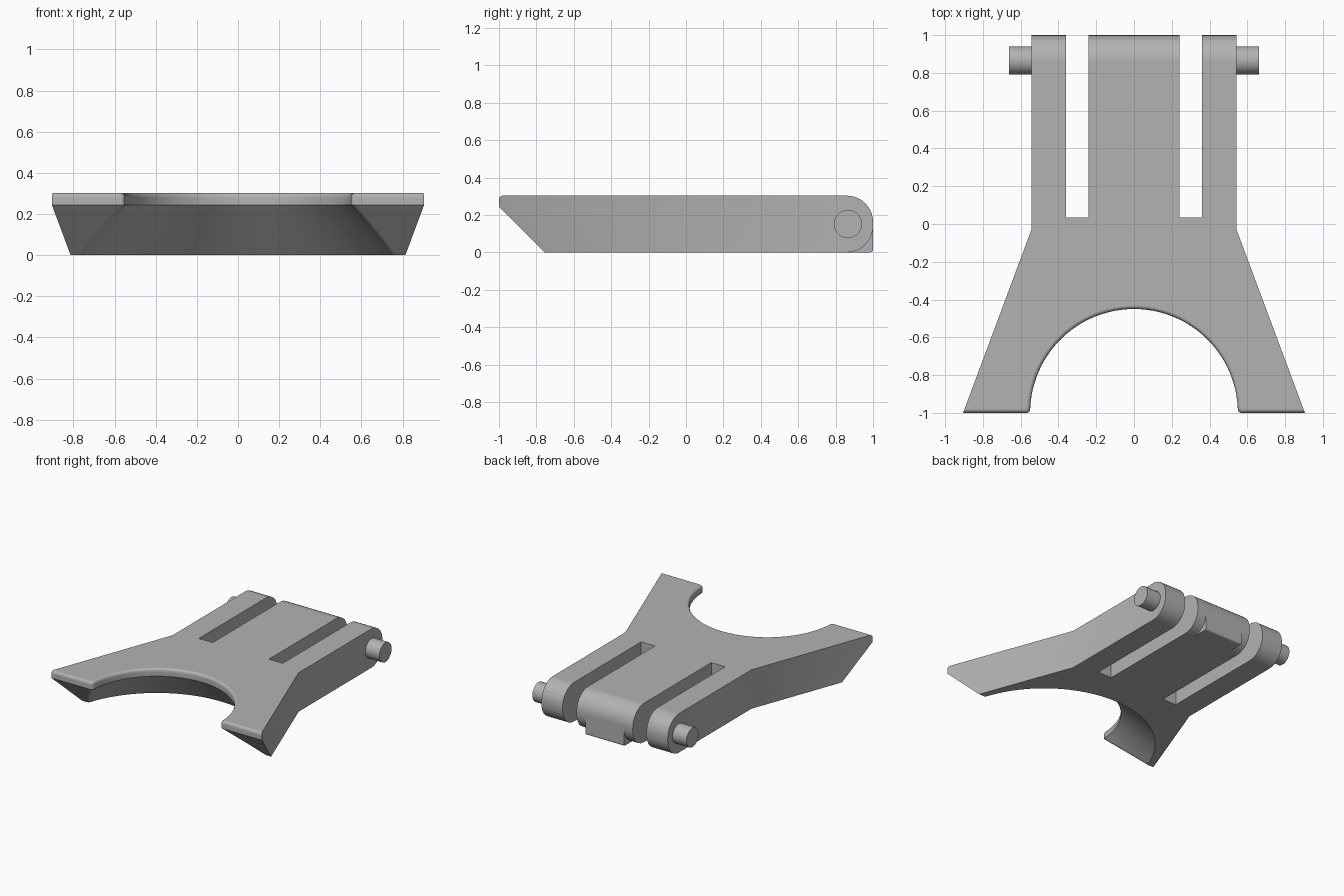
import bpy, bmesh
from math import sin, cos, pi, sqrt, atan2, radians
from mathutils import Matrix

if "Cube" in bpy.data.objects:
    bpy.data.objects.remove(bpy.data.objects["Cube"])

HEIGHT = 0.303
END_R = 0.14        # rounding of the arm ends
NOTCH_R = 0.55      # half-round notch at the front
LIP_Z = 0.245       # underside chamfer starts below this height
FILLET = 0.02
ARM, SLOT_OUT, SLOT_IN, SLOT_Y = 0.543, 0.361, 0.242, 0.035
PIN_Y, PIN_R, PIN_END = 0.866, 0.075, 0.663

grey = bpy.data.materials.new("mid_grey")
grey.use_nodes = True
colour = (0.45, 0.45, 0.45, 1)
grey.diffuse_color = colour
grey.node_tree.nodes["Principled BSDF"].inputs["Base Color"].default_value = colour


def finish(bm, name):
    bmesh.ops.recalc_face_normals(bm, faces=bm.faces)
    mesh = bpy.data.meshes.new(name)
    bm.to_mesh(mesh)
    bm.free()
    mesh.materials.append(grey)
    obj = bpy.data.objects.new(name, mesh)
    bpy.context.collection.objects.link(obj)
    bpy.ops.object.select_all(action='DESELECT')
    obj.select_set(True)
    bpy.context.view_layer.objects.active = obj
    bpy.ops.object.shade_smooth_by_angle(angle=radians(30))
    obj.modifiers.new("flat_faces", 'WEIGHTED_NORMAL').keep_sharp = True
    return obj


def front_inset(z):
    """How far the front edge and notch are cut back at a height."""
    top = max(0, z - (HEIGHT - FILLET))
    return max(0, LIP_Z - z) + FILLET - sqrt(max(0, FILLET ** 2 - top ** 2))


def back_end(z):
    """Where the rounded arms end at a height."""
    h = max(0, END_R - z, z - (HEIGHT - END_R))
    return 1 - END_R + sqrt(max(0, END_R ** 2 - h ** 2))


def outline(z):
    d, back = front_inset(z), back_end(z)
    front = d - 1
    half = [(SLOT_IN, back), (SLOT_IN, SLOT_Y), (SLOT_OUT, SLOT_Y),
            (SLOT_OUT, back), (ARM, back), (ARM, -0.03),
            (ARM + 0.373 * (-0.03 - front), front)]
    # small rounded corner between the front edge and the notch
    r = NOTCH_R + d
    cx, cy = sqrt((r + FILLET) ** 2 - (d + FILLET) ** 2), front + FILLET
    start = atan2(d + FILLET, cx)
    for i in range(6):
        a = -pi / 2 - (pi / 2 - start) * i / 5
        half.append((cx + FILLET * cos(a), cy + FILLET * sin(a)))
    # notch arc up to the centre line
    for i in range(1, 25):
        a = start + (pi / 2 - start) * i / 24
        half.append((r * cos(a), r * sin(a) - 1))
    return half + [(-x, y) for x, y in reversed(half[:-1])]


# Body: outlines stacked by height and joined
steps = [END_R * (1 - cos(pi / 2 * i / 10)) for i in range(11)]
levels = sorted(set(steps + [HEIGHT - s for s in steps] + [LIP_Z]))
bm = bmesh.new()
rings = [[bm.verts.new((x, y, z)) for x, y in outline(z)] for z in levels]
for low, high in zip(rings, rings[1:]):
    for i in range(len(low)):
        bm.faces.new((low[i - 1], low[i], high[i], high[i - 1]))
bm.faces.new(rings[0])
bm.faces.new(rings[-1])
finish(bm, "clip_body")

# Lug under the end of the middle tongue
bm = bmesh.new()
y0, y1, top = 1 - END_R, 1, HEIGHT / 2
bmesh.ops.create_cube(bm, size=1)
bmesh.ops.scale(bm, vec=(0.33, y1 - y0, top), verts=bm.verts)
bmesh.ops.translate(bm, vec=(0, (y0 + y1) / 2, top / 2), verts=bm.verts)
edge = [e for e in bm.edges if all(v.co.y > 0.99 and v.co.z < 0.01 for v in e.verts)]
bmesh.ops.bevel(bm, geom=edge, offset=0.015, segments=4, profile=0.5, affect='EDGES')
finish(bm, "tongue_lug")

# Hinge pins on the outer arms
for side, name in ((1, "left_pin"), (-1, "right_pin")):
    inner = ARM - 0.05
    place = Matrix.Translation((side * (inner + PIN_END) / 2, PIN_Y, HEIGHT / 2))
    bm = bmesh.new()
    bmesh.ops.create_cone(bm, cap_ends=True, segments=40, radius1=PIN_R, radius2=PIN_R,
                          depth=PIN_END - inner,
                          matrix=place @ Matrix.Rotation(pi / 2, 4, 'Y'))
    finish(bm, name)
